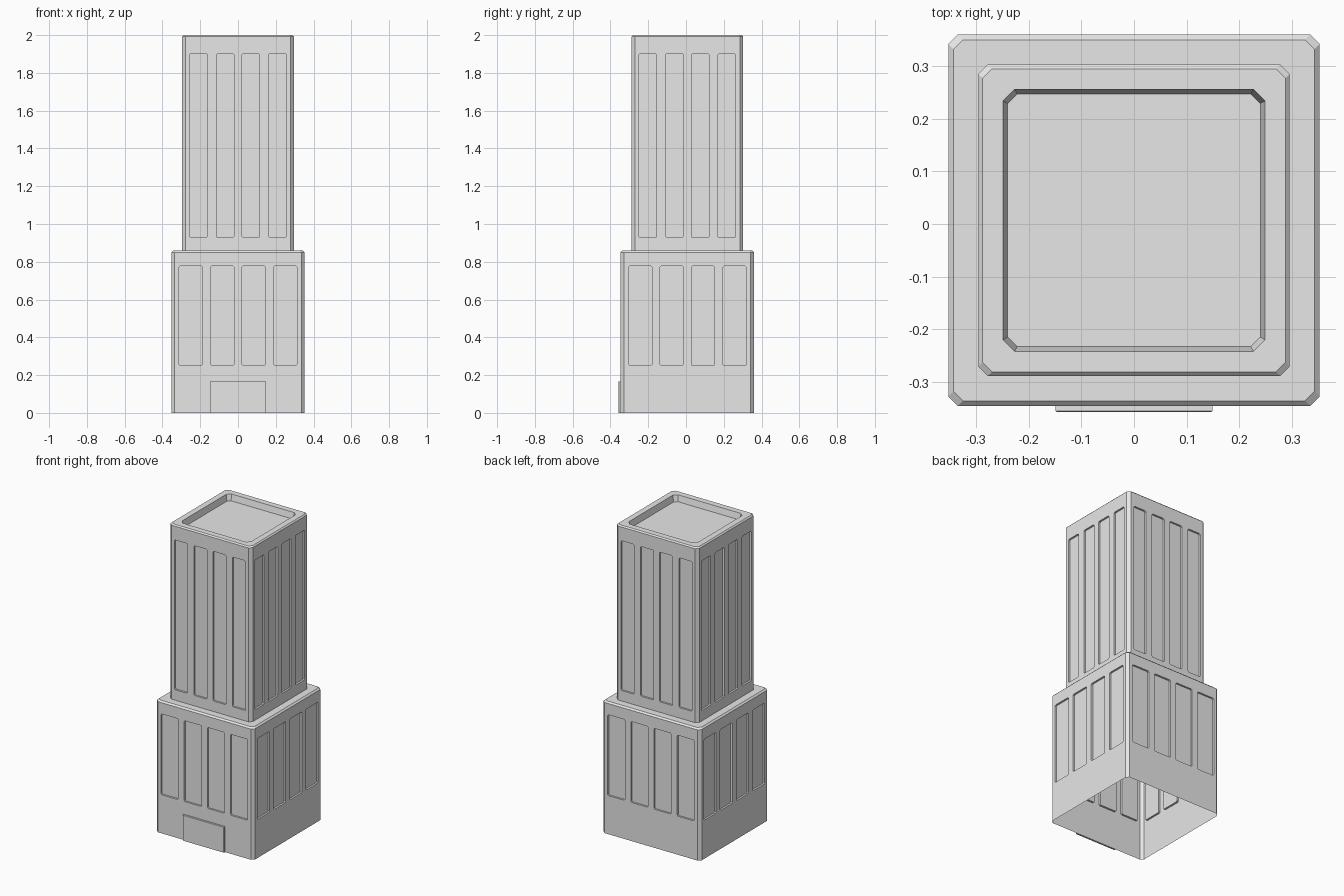
import bpy
import bmesh
from mathutils import Matrix, Vector

cube = bpy.data.objects.get("Cube")
if cube:
    bpy.data.objects.remove(cube, do_unlink=True)

MID_Y = 0.007
DEPTH = 0.012

grey = bpy.data.materials.new("concrete grey")
grey.use_nodes = True
colour = (0.8, 0.8, 0.8, 1)
grey.diffuse_color = colour
grey.node_tree.nodes["Principled BSDF"].inputs["Base Color"].default_value = colour


def make_object(name, bm):
    bmesh.ops.recalc_face_normals(bm, faces=bm.faces)
    mesh = bpy.data.meshes.new(name)
    bm.to_mesh(mesh)
    bm.free()
    mesh.materials.append(grey)
    obj = bpy.data.objects.new(name, mesh)
    bpy.context.collection.objects.link(obj)
    return obj


def clipped_rect(w, h, c):
    """Rectangle of half sizes w, h with corners clipped by c."""
    return [(w, c - h), (w, h - c), (w - c, h), (c - w, h),
            (-w, h - c), (-w, c - h), (c - w, -h), (w - c, -h)]


def loft(bm, rings):
    """Join rings of points with quads and cap both ends."""
    loops = [[bm.verts.new(p) for p in ring] for ring in rings]
    for a, b in zip(loops, loops[1:]):
        for i in range(len(a)):
            j = (i + 1) % len(a)
            bm.faces.new((a[i], a[j], b[j], b[i]))
    bm.faces.new(loops[0][::-1])
    bm.faces.new(loops[-1])


# Tower: base block, ledge, upper block, rim and sunken roof
profile = [(0.353, 0, 0.018), (0.353, 0.85, 0.018), (0.343, 0.86, 0.018),
           (0.296, 0.86, 0.018), (0.296, 1.992, 0.018), (0.288, 2, 0.018),
           (0.249, 2, 0.022), (0.24, 1.96, 0.018)]
bm = bmesh.new()
loft(bm, [[(x, y + MID_Y, z) for x, y in clipped_rect(r, r, c)] for r, z, c in profile])
tower = make_object("tower", bm)

# Window recesses: half wall width, column centres, half width, bottom, top
tiers = [(0.353, (0.083, 0.25), 0.062, 0.251, 0.777),
         (0.296, (0.068, 0.209), 0.047, 0.928, 1.902)]
bm = bmesh.new()
for wall, columns, half, low, high in tiers:
    outline = clipped_rect(half, (high - low) / 2, 0.006)
    for turn in range(4):
        spin = Matrix.Translation((0, MID_Y, 0)) @ Matrix.Rotation(turn * 1.5707963, 4, "Z")
        for cx in [s * c for c in columns for s in (-1, 1)]:
            loft(bm, [[spin @ Vector((cx + x, -y, (low + high) / 2 + z)) for x, z in outline]
                      for y in (wall + 0.02, wall - DEPTH)])
cutter = make_object("window_cutter", bm)
cutter.hide_render = True

cut = tower.modifiers.new("windows", "BOOLEAN")
cut.operation = "DIFFERENCE"
cut.solver = "EXACT"
cut.object = cutter
bpy.context.view_layer.objects.active = tower
bpy.ops.object.modifier_apply(modifier=cut.name)
bpy.data.objects.remove(cutter, do_unlink=True)

# Open underside
bm = bmesh.new()
bm.from_mesh(tower.data)
under = [f for f in bm.faces if f.calc_center_median().z < 0.001]
bmesh.ops.delete(bm, geom=under, context="FACES")
bm.to_mesh(tower.data)
bm.free()

# Entrance slab on the front
bm = bmesh.new()
loft(bm, [[(x, y, z) for x, z in ((-w, 0), (w, 0), (w, h), (-w, h))]
          for w, h, y in ((0.149, 0.167, -0.345), (0.149, 0.167, -0.355), (0.147, 0.165, -0.357))])
make_object("entrance", bm)
